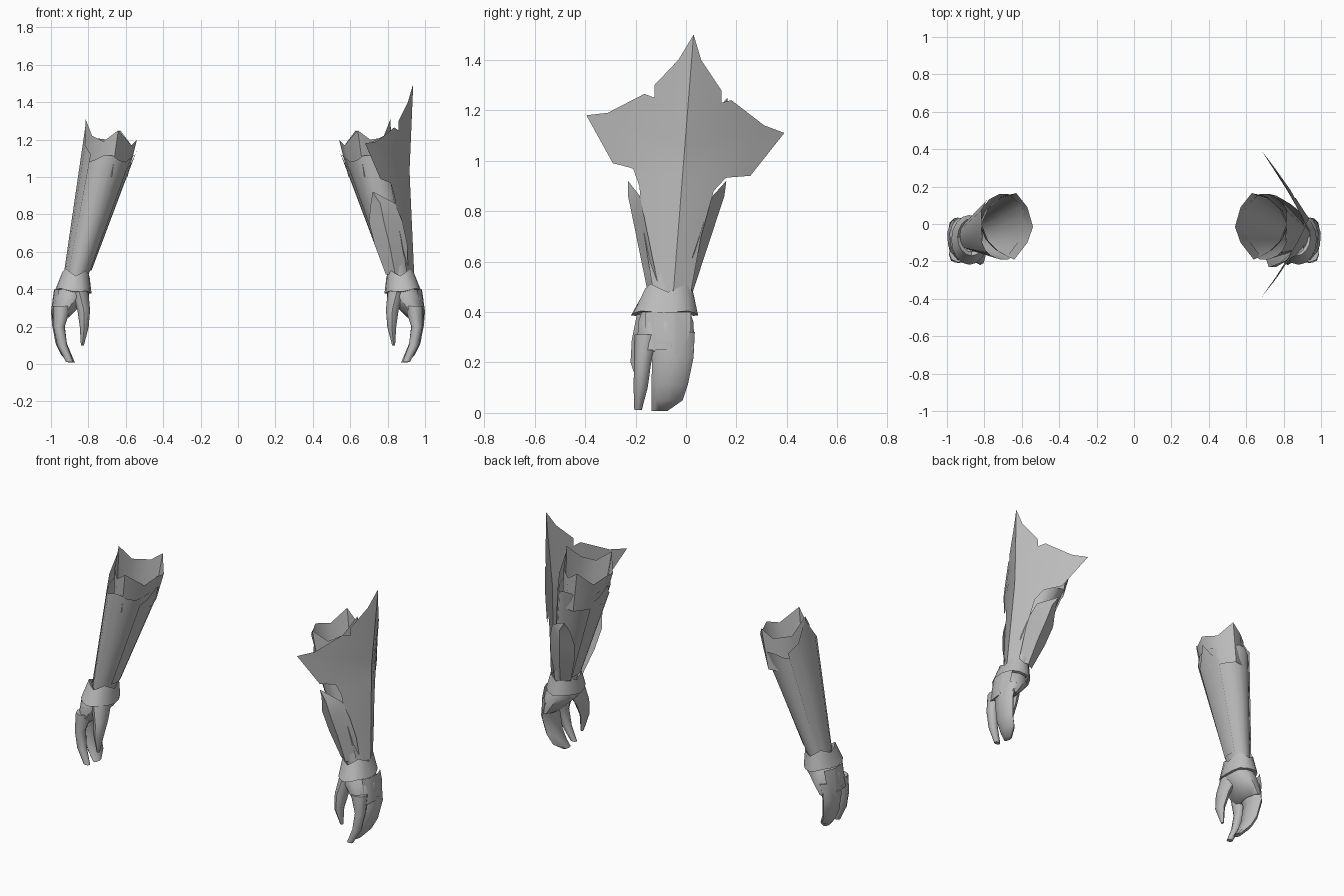
import bpy, bmesh, math

if "Cube" in bpy.data.objects:
    bpy.data.objects.remove(bpy.data.objects["Cube"])

gray = bpy.data.materials.new("steel gray")
gray.diffuse_color = (0.5, 0.5, 0.5, 1)
gray.use_nodes = True
gray.node_tree.nodes["Principled BSDF"].inputs["Base Color"].default_value = gray.diffuse_color


def make(name, rows, side, closed=False, caps=False, angle=40):
    """Skin a grid of points given as rows; side mirrors it in x."""
    bm = bmesh.new()
    grid = [[bm.verts.new((side * x, y, z)) for x, y, z in r] for r in rows]
    n = len(rows[0])
    for a, b in zip(grid, grid[1:]):
        for i in range(n if closed else n - 1):
            j = (i + 1) % n
            bm.faces.new((a[i], a[j], b[j], b[i]))
    if caps:
        bm.faces.new(grid[0])
        bm.faces.new(grid[-1])
    bmesh.ops.remove_doubles(bm, verts=bm.verts, dist=0.0005)
    bmesh.ops.recalc_face_normals(bm, faces=bm.faces)
    me = bpy.data.meshes.new(name)
    bm.to_mesh(me)
    bm.free()
    me.materials.append(gray)
    ob = bpy.data.objects.new(name, me)
    bpy.context.collection.objects.link(ob)
    bpy.context.view_layer.objects.active = ob
    ob.select_set(True)
    bpy.ops.object.shade_smooth_by_angle(angle=math.radians(angle))
    ob.select_set(False)
    return ob


def ring(x, y, z, rx, ry, n=10):
    return [(x + rx * math.cos(2 * math.pi * i / n),
             y + ry * math.sin(2 * math.pi * i / n), z) for i in range(n)]


def loft(name, sections, side, n=10, caps=True):
    return make(name, [ring(*s, n) for s in sections], side, True, caps, 50)


def arm_point(deg, z, off=0.0):
    """Point on the tapered forearm surface."""
    t = (z - 0.45) / 0.65
    a = math.radians(deg)
    return (0.87 - 0.17 * t + (0.06 + 0.075 * t + off) * math.cos(a),
            -0.065 + 0.05 * t + (0.075 + 0.1 * t + off) * math.sin(a), z)


RIM = [(.815, 0, 1.31), (.78, .08, 1.21), (.70, .15, 1.2), (.63, .165, 1.25),
       (.57, .09, 1.17), (.54, -.015, 1.2), (.57, -.1, 1.17),
       (.64, -.19, 1.25), (.72, -.15, 1.19), (.78, -.09, 1.22)]

for side, label in ((-1, "left"), (1, "right")):
    # forearm sleeve with a gently waved top edge
    make(label + "_forearm",
         [[arm_point(a, z + (0.02 * math.cos(math.radians(4 * a)) if z > 1 else 0))
           for a in range(0, 360, 20)] for z in (0.45, 0.8, 1.1)], side, True)
    # pointed elbow crown
    low = [(.71 + (x - .68) * .85, y * .9, 1.0) for x, y, z in RIM]
    make(label + "_elbow_crown", [low, RIM], side, True)
    # narrow strip along the inner forearm
    make(label + "_inner_strip",
         [[arm_point(a, z0 + (top - z0) * k, 0.008) for z0, k in
           ((0.5, 0), (0.5, 0.5), (0.5, 1))]
          for a, top in ((150, 1.04), (165, 1.07), (180, 1.14), (195, 1.07), (210, 1.04))],
         side)
    # raised outer ridge reaching the crown peak
    make(label + "_outer_ridge",
         [[arm_point(a, 0.48 + (top - 0.48) * k, 0.006) for k in (0, 0.5, 1)]
          for a, top in ((-50, 1.12), (-25, 1.17), (0, 1.29), (25, 1.17), (50, 1.12))],
         side)
    # wrist cuff: notched top, flared bottom, inner lips
    n = 16
    wave = [0.035 * math.cos(2 * math.pi * (i + 2) * 4 / n) * 0.5 for i in range(n)]

    def cuff(x, y, z, rx, ry, notch):
        return [(px, py, pz + notch * w - 0.1 * (px - 0.88) * -1)
                for (px, py, pz), w in zip(ring(x, y, z, rx, ry, n), wave)]
    make(label + "_cuff", [cuff(.868, -.068, .47, .062, .08, 1),
                           cuff(.868, -.07, .49, .075, .1, 1),
                           cuff(.88, -.085, .392, .097, .133, 0.3),
                           cuff(.88, -.085, .39, .08, .115, 0.3)], side, True)
    # palm, fingers and thumb
    loft(label + "_palm", [(.87, -.08, .43, .07, .09), (.893, -.08, .36, .096, .115),
                           (.925, -.08, .30, .07, .118), (.95, -.08, .25, .045, .115)], side)
    loft(label + "_fingers", [(.94, -.05, .32, .05, .085), (.962, -.052, .22, .034, .082),
                              (.945, -.065, .11, .03, .072), (.918, -.075, .05, .028, .062),
                              (.89, -.105, .008, .018, .032)], side, 8)
    loft(label + "_index_finger", [(.94, -.155, .31, .05, .05), (.957, -.172, .2, .03, .034),
                                   (.94, -.18, .1, .027, .028),
                                   (.90, -.19, .012, .02, .015)], side, 8)
    loft(label + "_thumb", [(.85, -.12, .39, .05, .075), (.825, -.16, .29, .034, .055),
                            (.822, -.185, .2, .024, .035),
                            (.832, -.175, .1, .008, .01)], side, 8)
    # zigzag plate over the back of the hand
    make(label + "_hand_plate",
         [[(.985 - 3.5 * (y + .07) ** 2, y, .4),
           (1.0 - 3.5 * (y + .07) ** 2, y, max(.29, z)),
           (1.0 - 3.5 * (y + .07) ** 2, y, z)]
          for y, z in ((-.16, .3), (-.125, .24), (-.11, .275), (-.05, .265),
                       (-.04, .23), (0, .28), (.02, .33))], side)

# large winged shield plate on the outside of the right arm
FRONT = [(-.13, .48), (-.165, .7), (-.185, .9), (-.21, .97), (-.29, .99), (-.395, 1.18),
         (-.31, 1.19), (-.165, 1.265), (-.125, 1.25), (-.125, 1.3), (-.03, 1.4), (.03, 1.5)]
BACK = [(.02, .48), (.06, .7), (.11, .88), (.17, .945), (.255, .94), (.39, 1.11),
        (.31, 1.14), (.18, 1.24), (.14, 1.23), (.14, 1.28), (.06, 1.4), (.03, 1.5)]
RIDGE = [.48, .7, .82, .88, .92, 1.0, 1.05, 1.12, 1.15, 1.2, 1.32, 1.5]


def ridge_y(z):
    return -0.05 + 0.08 * (z - 0.48) / 1.02


def shield_point(y, z):
    d = abs(y - ridge_y(z))
    ridge_x = 0.93 - 0.025 * (z - 0.48) / 0.55 if z < 1.03 else 0.905 + 0.02 * (z - 1.03) / 0.47
    return (ridge_x + 0.012 - 0.45 * d - 0.4 * d * d, y, z)


rows = []
for zr, f, b in zip(RIDGE, FRONT, BACK):
    yr = ridge_y(zr)
    row = [shield_point(f[0] + (yr - f[0]) * k / 4, f[1] + (zr - f[1]) * k / 4) for k in range(4)]
    row += [shield_point(yr + (b[0] - yr) * k / 4, zr + (b[1] - zr) * k / 4) for k in range(5)]
    rows.append(row)
make("shield_plate", rows, 1, angle=30)

# leaf-shaped side fins beside the shield: inner edge x, spine x, outer edge x, z
LEAF = [(.79, .84, .91, .48), (.73, .81, .905, .64), (.70, .78, .88, .76),
        (.71, .76, .84, .86), (.72, .72, .725, .92)]
for name, s, y0, y1 in (("front_fin", -1, -.14, -.23), ("back_fin", 1, .015, .16)):
    rows = []
    for a, m, b, z in LEAF:
        y = y0 + (y1 - y0) * (z - .48) / .44
        rows.append([(a, y - s * .02, z), (m, y + s * .012, z), (b, y - s * .035, z)])
    rows[-1] = [(x, y1, z) for x, y, z in rows[-1]]
    make(name, rows, 1, angle=20)
